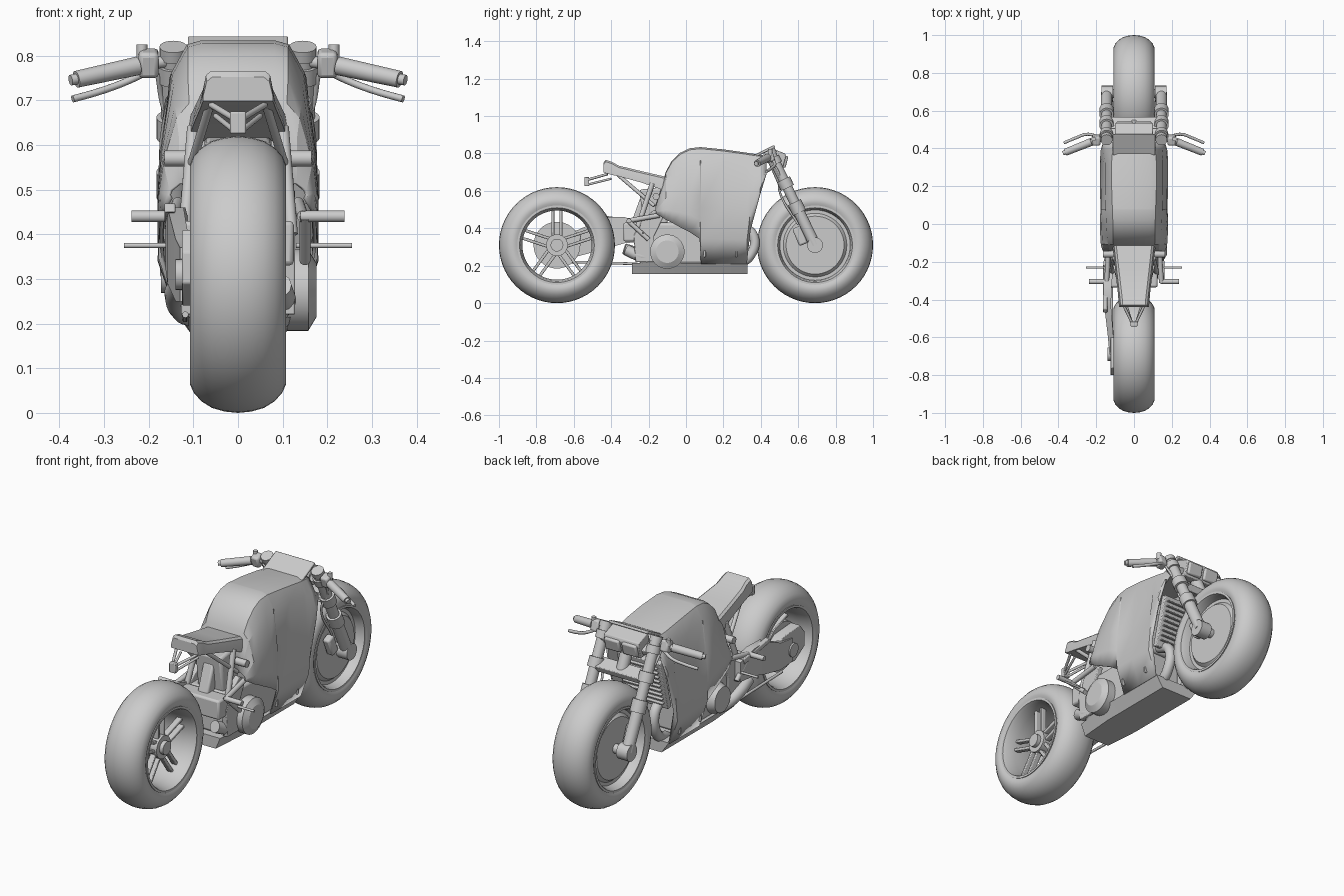
import bpy, bmesh, math
from mathutils import Vector, Matrix

if "Cube" in bpy.data.objects:
    bpy.data.objects.remove(bpy.data.objects["Cube"])


def finish(name, bm, smooth=30):
    bmesh.ops.recalc_face_normals(bm, faces=bm.faces)
    me = bpy.data.meshes.new(name)
    bm.to_mesh(me)
    bm.free()
    ob = bpy.data.objects.new(name, me)
    bpy.context.collection.objects.link(ob)
    bpy.ops.object.select_all(action='DESELECT')
    ob.select_set(True)
    bpy.context.view_layer.objects.active = ob
    bpy.ops.object.shade_smooth_by_angle(angle=math.radians(smooth))
    return ob


def bevel(ob, w, n=2):
    m = ob.modifiers.new("bevel", 'BEVEL')
    m.width, m.segments = w, n
    return ob


def box(name, c, size, rx=0, bev=0.004):
    bm = bmesh.new()
    bmesh.ops.create_cube(bm, size=1, matrix=Matrix.Translation(c)
                          @ Matrix.Rotation(rx, 4, 'X') @ Matrix.Diagonal((*size, 1)))
    return bevel(finish(name, bm), bev)


def rod(name, p, q, r1, r2=None, n=20):
    p, q = Vector(p), Vector(q)
    d = q - p
    bm = bmesh.new()
    bmesh.ops.create_cone(bm, cap_ends=True, segments=n, radius1=r1, radius2=r1 if r2 is None else r2,
                          depth=d.length, matrix=Matrix.Translation((p + q) / 2)
                          @ d.to_track_quat('Z', 'Y').to_matrix().to_4x4())
    return finish(name, bm)


def pipe(name, pts, r):
    cu = bpy.data.curves.new(name, 'CURVE')
    cu.dimensions, cu.bevel_depth, cu.bevel_resolution, cu.use_fill_caps = '3D', r, 4, True
    sp = cu.splines.new('BEZIER')
    sp.bezier_points.add(len(pts) - 1)
    for b, p in zip(sp.bezier_points, pts):
        b.co = p
        b.handle_left_type = b.handle_right_type = 'AUTO'
    ob = bpy.data.objects.new(name, cu)
    bpy.context.collection.objects.link(ob)


def plate(name, prof, x0, x1, bev=0.004):
    """Side profile of (y, z) points extruded across x."""
    bm = bmesh.new()
    f = bm.faces.new([bm.verts.new((x0, y, z)) for y, z in prof])
    g = bmesh.ops.extrude_face_region(bm, geom=[f])['geom']
    bmesh.ops.translate(bm, vec=(x1 - x0, 0, 0), verts=[v for v in g if isinstance(v, bmesh.types.BMVert)])
    return bevel(finish(name, bm), bev)


def loft(name, sections, closed=True, smooth=30):
    bm = bmesh.new()
    rings = [[bm.verts.new(p) for p in s] for s in sections]
    n = len(rings[0])
    for a, b in zip(rings, rings[1:]):
        for i in range(n if closed else n - 1):
            j = (i + 1) % n
            bm.faces.new((a[i], a[j], b[j], b[i]))
    if closed:
        bm.faces.new(rings[0])
        bm.faces.new(rings[-1])
    return finish(name, bm, smooth)


def sym(y, half):
    """Full cross-section from its right half of (x, z) points."""
    return [(x, y, z) for x, z in half] + [(-x, y, z) for x, z in reversed(half)]


def lathe(name, prof, yc, zc=0.31, n=56, closed=True):
    """Spin (x, radius) points about a wheel axle."""
    rings = []
    for k in range(n):
        a = 2 * math.pi * k / n
        rings.append([(x, yc + r * math.sin(a), zc + r * math.cos(a)) for x, r in prof])
    bm = bmesh.new()
    vs = [[bm.verts.new(p) for p in s] for s in rings]
    m = len(prof)
    for k in range(n):
        a, b = vs[k], vs[(k + 1) % n]
        for i in range(m if closed else m - 1):
            j = (i + 1) % m
            bm.faces.new((a[i], a[j], b[j], b[i]))
    return finish(name, bm)


# Wheels: tyre and rim barrel
half = [(.098, .205), (.108, .225), (.108, .245), (.099, .265), (.082, .284), (.058, .299), (.03, .307)]
tyre = half + [(0, .31)] + [(-x, r) for x, r in reversed(half)]
rim = [(.106, .212), (.106, .2), (.09, .193), (.04, .185), (-.04, .185), (-.09, .193),
       (-.106, .2), (-.106, .212), (-.08, .207), (.08, .207)]
for nm, y in (("rear", -.69), ("front", .69)):
    lathe(nm + "_tyre", tyre, y)
    lathe(nm + "_rim", rim, y)

# Rear hub and paired spokes
rod("rear_hub", (-.1, -.69, .31), (.055, -.69, .31), .058, n=32)
rod("rear_hub_nut", (.055, -.69, .31), (.075, -.69, .31), .034, n=24)
for k in range(5):
    a = math.radians(72 * k + 18)
    d, t = Vector((0, math.cos(a), math.sin(a))), Vector((0, -math.sin(a), math.cos(a)))
    for s in (-1, 1):
        c = Vector((.03, -.69, .31)) + d * .12 + t * s * .022
        box("rear_spoke", c, (.03, .145, .016), a)

# Front wheel covers and axle
for s in (-1, 1):
    rod("front_wheel_cover", (s * .02, .69, .31), (s * .06, .69, .31), .19, .188, 48)
    rod("front_disc", (s * .06, .69, .31), (s * .078, .69, .31), .17, .155, 48)
rod("front_axle", (-.165, .69, .31), (.165, .69, .31), .024)

# Body shell: y, top z, top half-width, shoulder half-width, side half-width, bottom z, bottom half-width
st = [(-.16, .52, .09, .13, .15, .48, .15), (-.12, .64, .105, .13, .16, .455, .165),
      (-.105, .7, .108, .135, .163, .445, .168), (-.075, .755, .11, .138, .165, .43, .17),
      (-.03, .8, .11, .141, .167, .405, .172), (.02, .824, .11, .144, .169, .38, .172),
      (.075, .83, .112, .146, .17, .345, .168), (.08, .83, .112, .146, .17, .21, .13),
      (.2, .818, .116, .15, .172, .21, .13), (.325, .8, .116, .15, .172, .21, .13),
      (.342, .797, .115, .15, .172, .39, .168), (.395, .79, .11, .146, .166, .58, .168),
      (.43, .783, .105, .14, .155, .70, .152)]
secs = []
for y, zt, wt, wm, ws, zb, wb in st:
    zm = zt - (zt - zb) * .16 if zt < .75 else zt - .07
    zs = min(.61, zb + (zm - zb) * .55) if zb < .55 else (zm + zb) / 2
    zl = zb + (zs - zb) * .45
    secs.append(sym(y, [(wb, zb), (max(ws, wb) + .004, zl), (ws, zs), (wm, zm), (wt, zt - .008), (wt - .03, zt)]))
shell = loft("body_shell", secs, closed=False, smooth=25)
m = shell.modifiers.new("thickness", 'SOLIDIFY')
m.thickness, m.offset = .008, 0

# Belly pan
loft("belly_pan", [sym(y, [(wb, .155), (wt, .215)]) for y, wb, wt in
                   ((-.29, .075, .10), (-.1, .09, .128), (.33, .09, .132))])
for s in (-1, 1):
    for y in (.1, .27):
        box("pan_fastener", (s * .148, y, .27), (.02, .012, .05))

# Engine, covers, radiator and headers
box("engine_block", (0, -.02, .32), (.23, .46, .22), 0, .015)
box("cylinder_block", (0, .08, .53), (.2, .28, .24), .1, .015)
rod("clutch_cover", (.11, -.1, .275), (.158, -.1, .275), .092, n=32)
rod("clutch_cover_cap", (.158, -.1, .275), (.176, -.1, .275), .09, .06, 32)
rod("generator_cover", (-.11, -.08, .29), (-.155, -.08, .29), .08, .065, 32)
box("radiator", (0, .345, .52), (.25, .03, .27), -.26)
for i in range(9):
    box("radiator_fin", (0, .33 + .0065 * i, .42 + .025 * i), (.22, .04, .006), -.26, .001)
for s in (-1, 1):
    pipe("header_pipe", [(s * .06, .27, .42), (s * .07, .36, .36), (s * .07, .34, .25), (s * .06, .25, .2)], .026)
pipe("exhaust", [(-.08, -.05, .22), (-.12, -.16, .23), (-.135, -.25, .265), (-.125, -.33, .29)], .03)
pipe("exhaust_right", [(.09, -.17, .24), (.1, -.24, .25), (.09, -.32, .285)], .03)

# Frame between engine and seat
box("rear_block", (0, -.17, .49), (.15, .13, .25), .12, .012)
box("shock", (0, -.25, .46), (.06, .06, .2), -.35, .01)
for s in (-1, 1):
    plate("frame_plate", [(-.27, .22), (-.28, .36), (-.24, .44), (-.17, .5), (-.12, .46), (-.17, .36), (-.17, .22)],
          s * .1, s * .128)
    rod("subframe_upright", (s * .12, -.26, .4), (s * .1, -.18, .64), .014)
    rod("subframe_rail", (s * .115, -.17, .52), (s * .06, -.38, .7), .01)
    rod("frame_bolt", (s * .1, -.16, .57), (s * .165, -.16, .57), .018)
    rod("frame_link", (s * .145, -.31, .44), (s * .135, -.14, .47), .013)
    rod("peg_bracket", (s * .15, -.31, .44), (s * .15, -.2, .34), .012)
    rod("foot_peg", (s * .14, -.305, .44), (s * .238, -.305, .44), .013)
    rod("pedal", (s * .13, -.23, .375), (s * .255, -.23, .375), .006)

# Seat
loft("seat", [sym(y, [(wb, zb), (wb, zb + .012), (wt, zt - .01), (wt - .012, zt)]) for y, wb, zb, wt, zt in
              ((-.44, .078, .698, .07, .752), (-.43, .08, .695, .072, .766), (-.395, .083, .685, .074, .755),
               (-.36, .086, .678, .078, .735), (-.24, .1, .645, .092, .706), (-.11, .115, .6, .106, .676))])

# Tail lamp on its bracket
box("tail_lamp", (0, -.53, .65), (.036, .025, .05))
for s in (-1, 1):
    rod("tail_bracket", (s * .06, -.42, .69), (s * .01, -.525, .66), .007)
    rod("tail_strut", (s * .05, -.4, .665), (s * .012, -.52, .635), .006)

# Single-sided swingarm
loft("swingarm", [[(x - w, y, z0), (x + w, y, z0), (x + w, y, z1), (x - w, y, z1)] for x, w, y, z0, z1 in
                  ((-.135, .025, -.22, .33, .43), (-.14, .022, -.33, .32, .46), (-.14, .018, -.43, .29, .46),
                   (-.125, .015, -.58, .25, .39), (-.118, .012, -.69, .25, .37))])
box("swingarm_cross", (0, -.29, .38), (.25, .09, .1), 0, .01)
plate("axle_carrier", [(-.8, .29), (-.8, .36), (-.76, .41), (-.62, .4), (-.56, .36), (-.58, .25), (-.72, .24)],
      -.125, -.07)
rod("axle_nut", (-.14, -.69, .31), (-.1, -.69, .31), .035)
rod("brake_disc", (-.07, -.69, .31), (-.062, -.69, .31), .125, n=40)
rod("lower_link", (-.118, -.62, .22), (-.118, -.26, .21), .007)
plate("arm_brace", [(-.24, .44), (-.45, .47), (-.47, .45), (-.25, .41)], -.165, -.14)

# Fork legs, clamps, handlebars
top, low = Vector((.445, .82)), Vector((.69, .31))
for s in (-1, 1):
    def at(t):
        p = top.lerp(low, t)
        return (s * .145, p.x, p.y)
    for nm, a, b, r in (("fork_cap", 0, .05, .031), ("fork_upper", .04, .62, .027), ("fork_clamp_top", .08, .15, .035),
                        ("fork_clamp_low", .31, .4, .038), ("fork_sleeve", .55, .66, .038),
                        ("fork_lower", .6, 1.0, .03)):
        rod(nm, at(a), at(b), r)
    rod("axle_clamp", (s * .11, .69, .31), (s * .172, .69, .31), .042)
    box("brake_caliper", (s * .105, .61, .36), (.04, .05, .1), .4, .01)
    rod("bar_stub", (s * .14, .455, .79), (s * .23, .435, .777), .013)
    rod("grip", (s * .225, .435, .777), (s * .362, .38, .747), .021, .019)
    rod("bar_end", (s * .36, .381, .748), (s * .375, .375, .745), .012)
    box("switch_block", (s * .2, .445, .783), (.045, .05, .06), .3, .01)
    rod("fluid_cap", (s * .215, .45, .79), (s * .215, .45, .825), .012)
    pipe("lever", [(s * .195, .465, .768), (s * .25, .475, .742), (s * .31, .455, .72), (s * .37, .43, .703)], .008)
    pipe("brake_hose", [(s * .18, .46, .76), (s * .165, .5, .68), (s * .13, .5, .6), (s * .12, .6, .42)], .006)
box("upper_yoke", (0, .475, .755), (.29, .06, .03), -.42)
box("lower_yoke", (0, .53, .635), (.29, .07, .035), -.42)
rod("steering_stem", (0, .46, .78), (0, .53, .62), .03)

# Gauge panel and twin headlight
box("gauge_panel", (0, .42, .812), (.225, .12, .014), .46)
plate("headlight_housing", [(.45, .83), (.53, .8), (.535, .785), (.515, .715), (.47, .72), (.44, .77)], -.1, .1)
for s in (-1, 1):
    box("headlight_lens", (s * .05, .525, .757), (.085, .03, .065), -.25, .008)
